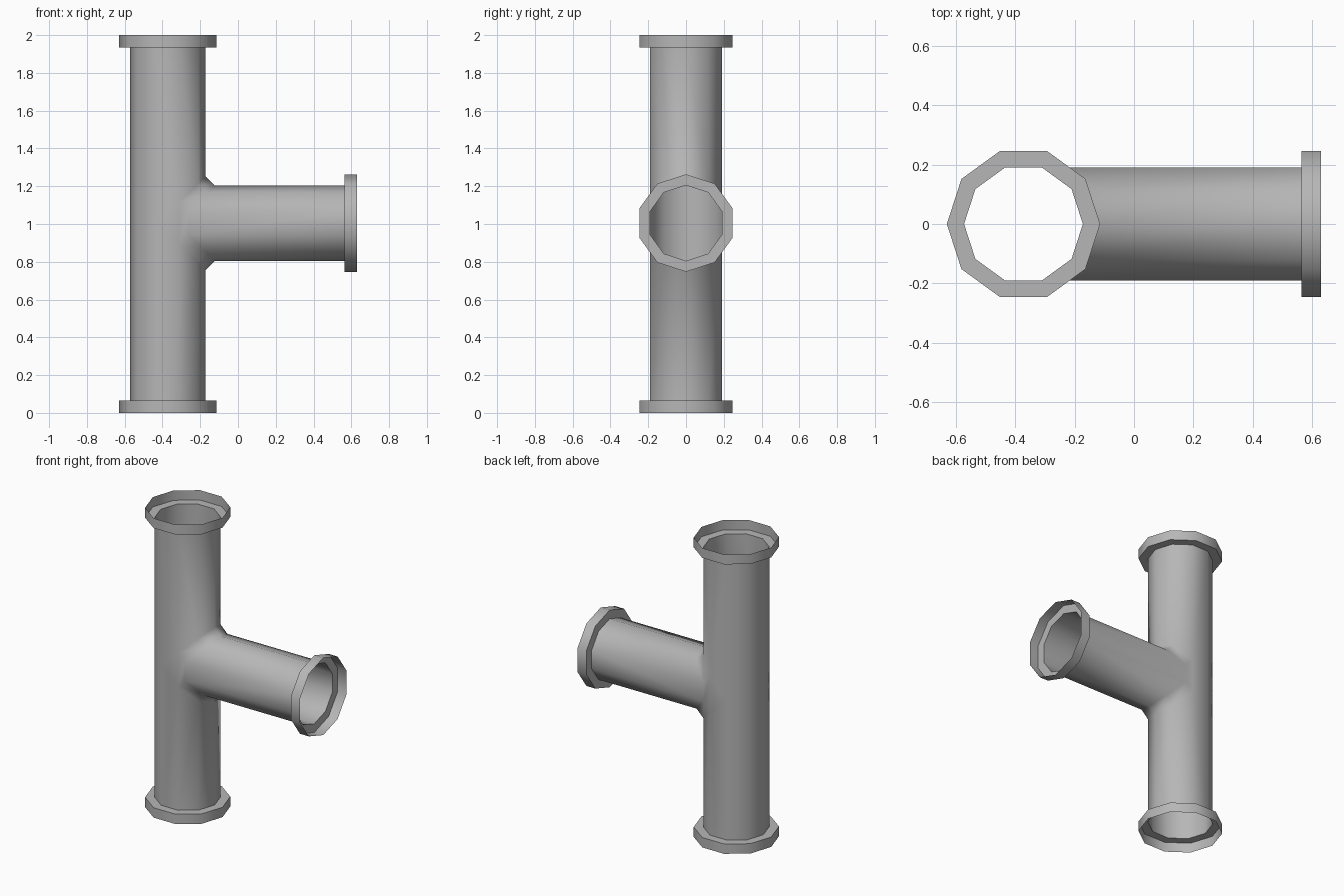
import bpy, bmesh, math
from mathutils import Matrix, Vector

if "Cube" in bpy.data.objects:
    bpy.data.objects.remove(bpy.data.objects["Cube"])

R, RF = 0.2, 0.258         # pipe and flange radii
CX, CZ = -0.372, 1.005     # upright axis x, branch axis z
LIP = 0.066                # flange depth
D = 0.049                  # chamfer at the junction
END = 0.63                 # open end of the branch
STEP = math.tau / 10

grey = bpy.data.materials.new("dark_grey")
grey.diffuse_color = (0.47, 0.47, 0.47, 1)
grey.use_nodes = True
grey.node_tree.nodes["Principled BSDF"].inputs["Base Color"].default_value = grey.diffuse_color


def finish(name, bm):
    bmesh.ops.remove_doubles(bm, verts=bm.verts, dist=1e-5)
    bmesh.ops.recalc_face_normals(bm, faces=bm.faces)
    me = bpy.data.meshes.new(name)
    bm.to_mesh(me)
    bm.free()
    me.materials.append(grey)
    ob = bpy.data.objects.new(name, me)
    bpy.context.collection.objects.link(ob)
    bpy.ops.object.select_all(action='DESELECT')
    ob.select_set(True)
    bpy.context.view_layer.objects.active = ob
    bpy.ops.object.shade_smooth_by_angle(angle=math.radians(55))


# Ten-sided thin-walled tee body
bm = bmesh.new()


def face(*pts):
    bm.faces.new([bm.verts.new(p) for p in pts])


def up(k, z):              # point on the upright
    return Vector((CX + R * math.cos(k * STEP), R * math.sin(k * STEP), z))


def seam(k):               # distance of the seam from both axes
    return R * math.cos(k * STEP)


def on_main(k, s):         # chamfer edge on the upright
    return up(k, CZ + s * (seam(k) + D))


def on_branch(k, s, x=None):   # chamfer edge (or far end) on the branch
    x = CX + seam(k) + D if x is None else x
    return Vector((x, R * math.sin(k * STEP), CZ + s * seam(k)))


XE = END - LIP
for s, z in ((1, 2 - LIP), (-1, LIP)):
    for k in range(3, 7):      # plain back strips
        face(up(k, z), up(k + 1, z), up(k + 1, CZ), up(k, CZ))
    for k in range(-2, 2):     # strips meeting at the chamfered seam
        face(up(k, z), up(k + 1, z), on_main(k + 1, s), on_main(k, s))
        face(on_main(k, s), on_main(k + 1, s), on_branch(k + 1, s), on_branch(k, s))
        face(on_branch(k, s), on_branch(k + 1, s),
             on_branch(k + 1, s, XE), on_branch(k, s, XE))
    for k, b in ((2, 3), (-2, 7)):   # flat sides of the upright
        face(up(b, z), up(k, z), on_main(k, s), up(b, CZ))
for k, b in ((2, 3), (-2, 7)):       # flat sides of the branch and junction
    face(up(b, CZ), on_main(k, -1), on_branch(k, -1), on_branch(k, 1), on_main(k, 1))
    face(on_branch(k, -1), on_branch(k, -1, XE), on_branch(k, 1, XE), on_branch(k, 1))
finish("tee_pipe", bm)


# Open cup flanges: a ring around the pipe end and a thin outer wall
def flange(name, origin, rot):
    bm = bmesh.new()
    rings = []
    for r, h in ((R, 0), (RF, 0), (RF, LIP)):
        rings.append([bm.verts.new((r * math.cos(i * STEP), r * math.sin(i * STEP), h))
                      for i in range(10)])
    for a, b in zip(rings, rings[1:]):
        for i in range(10):
            j = (i + 1) % 10
            bm.faces.new((a[i], a[j], b[j], b[i]))
    bmesh.ops.transform(bm, matrix=Matrix.Translation(origin) @ rot, verts=bm.verts)
    finish(name, bm)


flange("top_flange", (CX, 0, 2 - LIP), Matrix())
flange("bottom_flange", (CX, 0, LIP), Matrix.Rotation(math.pi, 4, 'X'))
flange("branch_flange", (XE, 0, CZ), Matrix.Rotation(math.pi / 2, 4, 'Y'))
